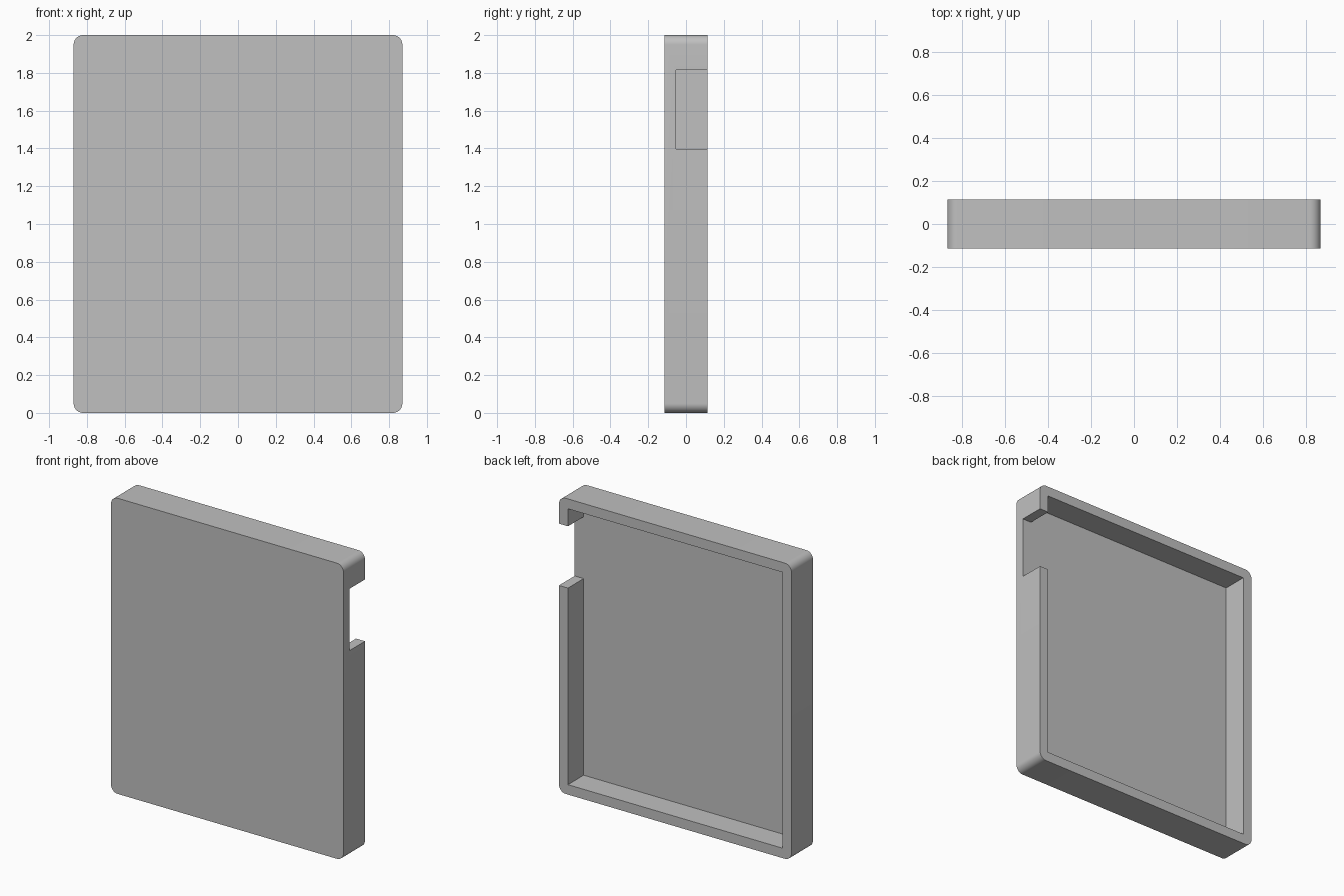
import bpy
import bmesh
from math import cos, sin, pi, radians

W, H, D = 1.74, 2.0, 0.23      # overall width, height, depth
WALL, RADIUS = 0.067, 0.05     # rim thickness, outer corner radius
FLOOR_Y = -0.053               # inner face of the front panel
NOTCH = (1.397, 1.815)         # bottom and top of the side opening

if "Cube" in bpy.data.objects:
    bpy.data.objects.remove(bpy.data.objects["Cube"])

grey = bpy.data.materials.new("light_grey")
grey.use_nodes = True
color = (0.527, 0.527, 0.527, 1)
grey.diffuse_color = color
grey.node_tree.nodes["Principled BSDF"].inputs["Base Color"].default_value = color


def add_object(name, bm):
    bmesh.ops.recalc_face_normals(bm, faces=bm.faces)
    mesh = bpy.data.meshes.new(name)
    bm.to_mesh(mesh)
    bm.free()
    mesh.materials.append(grey)
    obj = bpy.data.objects.new(name, mesh)
    bpy.context.collection.objects.link(obj)
    return obj


def rounded_slab(name, steps=10):
    """Rounded rectangle in the xz plane, extruded along y."""
    bm = bmesh.new()
    verts = []
    corners = [(1, 1), (-1, 1), (-1, -1), (1, -1)]
    for i, (sx, sz) in enumerate(corners):
        for k in range(steps + 1):
            a = pi / 2 * (i + k / steps)
            x = sx * (W / 2 - RADIUS) + RADIUS * cos(a)
            z = H / 2 + sz * (H / 2 - RADIUS) + RADIUS * sin(a)
            verts.append(bm.verts.new((x, -D / 2, z)))
    face = bm.faces.new(verts)
    ext = bmesh.ops.extrude_face_region(bm, geom=[face])
    moved = [g for g in ext["geom"] if isinstance(g, bmesh.types.BMVert)]
    bmesh.ops.translate(bm, verts=moved, vec=(0, D, 0))
    return add_object(name, bm)


def box(name, low, high):
    bm = bmesh.new()
    bmesh.ops.create_cube(bm, size=1)
    for v in bm.verts:
        v.co = [(a + b) / 2 + c * (b - a) for a, b, c in zip(low, high, v.co)]
    return add_object(name, bm)


def cut(target, cutter):
    mod = target.modifiers.new(cutter.name, "BOOLEAN")
    mod.operation = "DIFFERENCE"
    mod.solver = "EXACT"
    mod.object = cutter
    bpy.context.view_layer.objects.active = target
    bpy.ops.object.modifier_apply(modifier=mod.name)
    bpy.data.objects.remove(cutter)


# Shallow tray: front panel with a raised rim behind it
tray = rounded_slab("tray")

# One cutter: square-cornered recess joined to the opening in the left rim
inner_x = W / 2 - WALL
recess = box("recess", (-inner_x, FLOOR_Y, WALL), (inner_x, D, H - WALL))
opening = box("opening", (0, FLOOR_Y, NOTCH[0]), (W, D, NOTCH[1]))
union = recess.modifiers.new("join", "BOOLEAN")
union.operation = "UNION"
union.solver = "EXACT"
union.object = opening
bpy.context.view_layer.objects.active = recess
bpy.ops.object.modifier_apply(modifier=union.name)
bpy.data.objects.remove(opening)
cut(tray, recess)

# Smooth the rounded corners, keep the other edges sharp
bpy.ops.object.select_all(action="DESELECT")
tray.select_set(True)
bpy.context.view_layer.objects.active = tray
bpy.ops.object.shade_smooth_by_angle(angle=radians(30))
